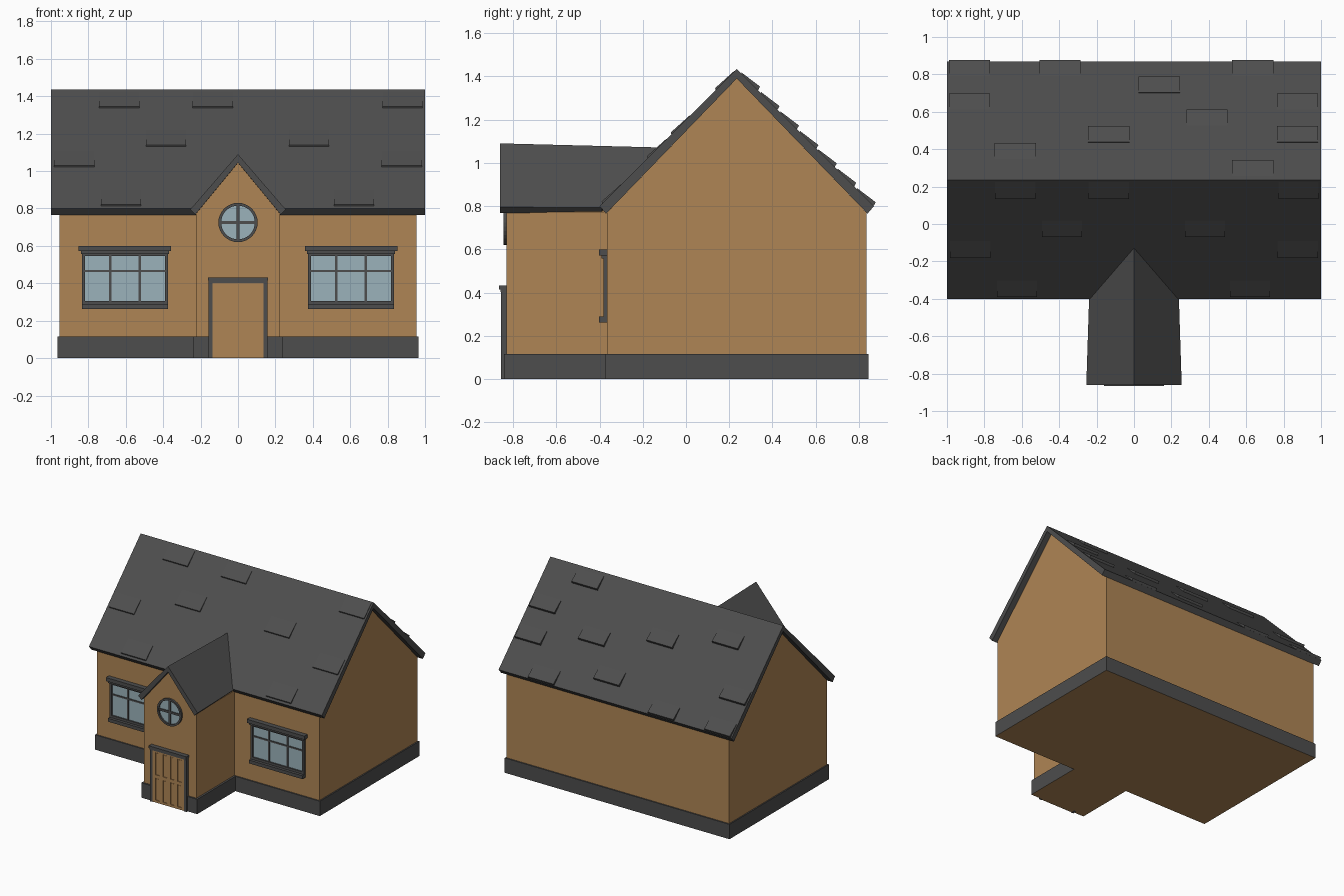
import bpy, bmesh, math
from mathutils import Matrix

cube = bpy.data.objects.get("Cube")
if cube:
    bpy.data.objects.remove(cube, do_unlink=True)


def material(name, r, g, b):
    m = bpy.data.materials.new(name)
    m.use_nodes = True
    m.diffuse_color = (r, g, b, 1)
    m.node_tree.nodes["Principled BSDF"].inputs["Base Color"].default_value = (r, g, b, 1)
    return m


WALL = material("warm_tan", 0.43, 0.235, 0.09)
GREY = material("dark_grey", 0.075, 0.075, 0.075)
GLASS = material("pale_blue_glass", 0.33, 0.45, 0.50)


def finish(name, bm, mat):
    bmesh.ops.recalc_face_normals(bm, faces=bm.faces)
    me = bpy.data.meshes.new(name)
    bm.to_mesh(me)
    bm.free()
    me.materials.append(mat)
    ob = bpy.data.objects.new(name, me)
    bpy.context.collection.objects.link(ob)
    return ob


def prism(name, profile, axis, start, end, mat):
    """Extrude a 2D profile along x (profile y,z), y (x,z) or z (x,y)."""
    place = {"x": lambda p, t: (t, p[0], p[1]),
             "y": lambda p, t: (p[0], t, p[1]),
             "z": lambda p, t: (p[0], p[1], t)}[axis]
    bm = bmesh.new()
    a = [bm.verts.new(place(p, start)) for p in profile]
    b = [bm.verts.new(place(p, end)) for p in profile]
    bm.faces.new(a)
    bm.faces.new(b[::-1])
    for i in range(len(a)):
        j = (i + 1) % len(a)
        bm.faces.new((a[i], b[i], b[j], a[j]))
    return finish(name, bm, mat)


def box(name, x0, x1, y0, y1, z0, z1, mat):
    return prism(name, [(x0, z0), (x1, z0), (x1, z1), (x0, z1)], "y", y0, y1, mat)


def mirrored(points, centre=0):
    return points + [(2 * centre - x, z) for x, z in reversed(points) if x != centre]


RIDGE_Y = 0.235
HALF = 0.635

# Walls of the house and the porch
prism("house_walls", mirrored([(-0.365, 0.1), (-0.365, 0.77), (RIDGE_Y, 1.39)], RIDGE_Y),
      "x", -0.955, 0.955, WALL)
prism("porch_walls", mirrored([(-0.225, 0.1), (-0.225, 0.772), (0, 1.045)]),
      "y", -0.83, -0.3, WALL)

# Plinth in one T-shaped piece, with a tan floor underneath
plinth = prism("plinth", mirrored([(-0.965, 0.845), (-0.965, -0.375),
                                   (-0.24, -0.375), (-0.24, -0.843)]),
               "z", 0, 0.115, GREY)
plinth.data.materials.append(WALL)
for face in plinth.data.polygons:
    if face.normal.z < -0.5:
        face.material_index = 1

# Main roof
roof = [(-0.40, 0.80), (RIDGE_Y, 1.435), (0.87, 0.80),
        (0.84, 0.765), (RIDGE_Y, 1.39), (-0.37, 0.765)]
prism("main_roof", roof, "x", -1, 1, GREY)

# Porch roof, narrowing slightly and running back into the main slope
porch = prism("porch_roof", [(-0.255, 0.795), (0, 1.09), (0.255, 0.795),
                             (0.228, 0.768), (0, 1.045), (-0.228, 0.768)],
              "y", -0.86, -0.3, GREY)
for v in porch.data.vertices:
    if v.co.y > -0.5:
        v.co.x *= 0.94
        v.co.z -= 0.06 * (v.co.z - 0.77)
        v.co.y = max(-0.39, v.co.z - 1.18)


# Raised roof tiles, wedge shaped and thickest at the lower edge
def tile(side, x, drop, thick, width, run):
    y0, z0 = RIDGE_Y + side * drop, 1.435 - drop
    y1, z1 = y0 + side * run, z0 - run
    k = thick * math.sqrt(0.5)
    prism("roof_tile", [(y0, z0 - 0.01), (y0 + side * 0.2 * k, z0 + 0.2 * k),
                        (y1 + side * k, z1 + k), (y1, z1 - 0.01)],
          "x", x - width / 2, x + width / 2, GREY)


front_rows = {0.01: (-0.635, -0.135, 0.88), 0.215: (-0.385, 0.38),
              0.325: (-0.875, 0.875), 0.535: (-0.625, 0.62)}
back_rows = {0.02: (0.635,), 0.11: (-0.635,), 0.2: (-0.135, 0.875), 0.29: (0.39,),
             0.375: (-0.88, 0.875), 0.465: (0.135,), 0.555: (-0.88, -0.395, 0.635)}
for drop, xs in front_rows.items():
    for x in xs:
        tile(-1, x, drop, 0.008, 0.215, 0.085)
for drop, xs in back_rows.items():
    for x in xs:
        tile(1, x, drop, 0.018, 0.22, 0.075)


# Rectangular windows with frame, bars, lintel and sill
def window(side, cx):
    def part(name, x0, x1, depth, z0, z1, mat=GREY):
        box(f"{side}_window_{name}", cx + x0, cx + x1, -0.365 - depth, -0.36, z0, z1, mat)

    part("glass", -0.22, 0.22, 0.004, 0.29, 0.56, GLASS)
    for s in (-1, 1):
        part("jamb", *sorted((s * 0.23, s * 0.214)), 0.017, 0.285, 0.565)
        part("bar", s * 0.079 - 0.007, s * 0.079 + 0.007, 0.01, 0.3, 0.55)
    part("bottom_rail", -0.215, 0.215, 0.015, 0.285, 0.306)
    part("top_rail", -0.215, 0.215, 0.015, 0.545, 0.565)
    part("cross_bar", -0.215, 0.215, 0.009, 0.46, 0.472)
    part("lintel", -0.235, 0.235, 0.027, 0.557, 0.576)
    part("lintel_cap", -0.247, 0.247, 0.037, 0.572, 0.6)
    part("sill", -0.23, 0.23, 0.037, 0.262, 0.288)


window("right", -0.605)
window("left", 0.605)

# Round porch window
CENTRE_Z = 0.725
bm = bmesh.new()
ring = [bm.verts.new((r, y, CENTRE_Z)) for r, y in
        [(0.105, -0.825), (0.105, -0.845), (0.09, -0.845), (0.09, -0.825)]]
edges = [bm.edges.new((ring[i], ring[(i + 1) % 4])) for i in range(4)]
bmesh.ops.spin(bm, geom=ring + edges, cent=(0, 0, CENTRE_Z), axis=(0, 1, 0),
               angle=math.tau, steps=32)
bmesh.ops.remove_doubles(bm, verts=bm.verts, dist=0.0005)
finish("round_window_frame", bm, GREY)
bm = bmesh.new()
bmesh.ops.create_circle(bm, cap_ends=True, segments=32, radius=0.095,
                        matrix=Matrix.Translation((0, -0.833, CENTRE_Z))
                        @ Matrix.Rotation(math.pi / 2, 4, "X"))
finish("round_window_glass", bm, GLASS)
box("round_window_upright", -0.008, 0.008, -0.842, -0.828, CENTRE_Z - 0.095, CENTRE_Z + 0.095, GREY)
box("round_window_crossbar", -0.095, 0.095, -0.841, -0.828, CENTRE_Z - 0.008, CENTRE_Z + 0.008, GREY)

# Door with sunken panels: a slab, then rails and stiles, then raised fields
box("door_slab", -0.14, 0.14, -0.846, -0.82, 0, 0.405, WALL)
columns = (-0.096, -0.032, 0.032, 0.096)
rows = ((0.018, 0.19), (0.215, 0.39))
stops = [-0.14] + [x + s * 0.017 for x in columns for s in (-1, 1)] + [0.14]
for x0, x1 in zip(stops[::2], stops[1::2]):
    box("door_stile", x0, x1, -0.852, -0.845, 0, 0.405, WALL)
for x in columns:
    for z0, z1 in ((0, 0.018), (0.19, 0.215), (0.39, 0.405)):
        box("door_rail", x - 0.017, x + 0.017, -0.852, -0.845, z0, z1, WALL)
    for z0, z1 in rows:
        box("door_panel", x - 0.012, x + 0.012, -0.849, -0.845, z0 + 0.006, z1 - 0.006, WALL)

# Door surround
for s in (-1, 1):
    box("door_jamb", *sorted((s * 0.136, s * 0.157)), -0.857, -0.82, 0, 0.41, GREY)
box("door_head", -0.157, 0.157, -0.859, -0.82, 0.402, 0.418, GREY)
box("door_lintel", -0.161, 0.161, -0.865, -0.82, 0.415, 0.432, GREY)
